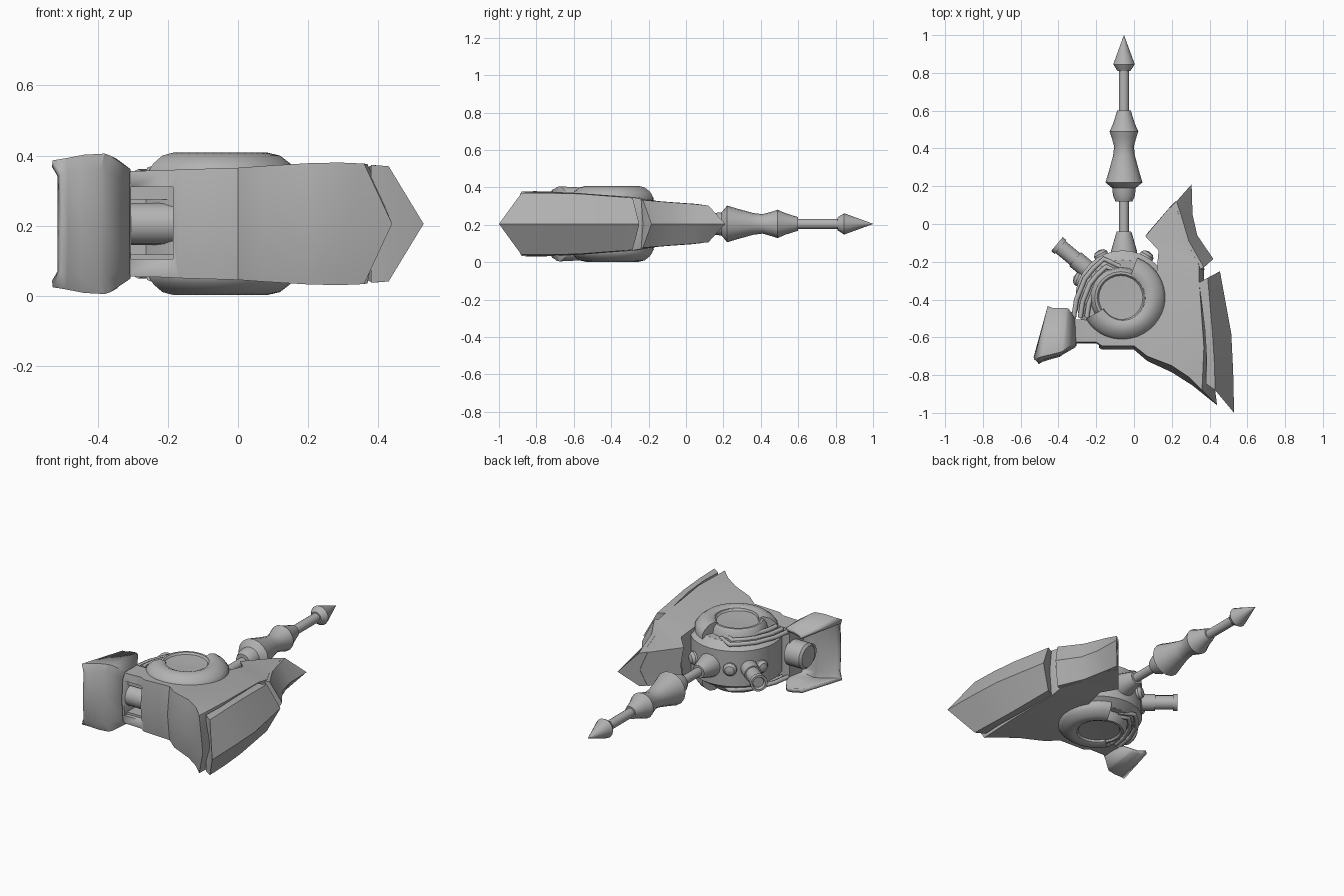
import bpy, bmesh, math
from mathutils import Vector

if "Cube" in bpy.data.objects:
    bpy.data.objects.remove(bpy.data.objects["Cube"])

MID = 0.205          # height of the mirror plane
CX, CY = -0.06, -0.39  # centre of the drum

metal = bpy.data.materials.new("grey_metal")
metal.diffuse_color = (0.45, 0.45, 0.45, 1)
metal.use_nodes = True
metal.node_tree.nodes["Principled BSDF"].inputs["Base Color"].default_value = metal.diffuse_color


def finish(name, bm, angle=35):
    bmesh.ops.recalc_face_normals(bm, faces=bm.faces)
    me = bpy.data.meshes.new(name)
    bm.to_mesh(me)
    bm.free()
    ob = bpy.data.objects.new(name, me)
    bpy.context.collection.objects.link(ob)
    me.materials.append(metal)
    bpy.ops.object.select_all(action='DESELECT')
    ob.select_set(True)
    bpy.context.view_layer.objects.active = ob
    bpy.ops.object.shade_smooth_by_angle(angle=math.radians(angle))
    return ob


def loft(name, sections, closed=True, caps=True, angle=35, ring=False):
    """Skin a list of equal-length point loops."""
    bm = bmesh.new()
    rows = [[bm.verts.new(p) for p in s] for s in sections]
    n = len(rows[0])
    pairs = list(zip(rows, rows[1:]))
    if ring:
        pairs.append((rows[-1], rows[0]))
    for a, b in pairs:
        for i in range(n if closed else n - 1):
            j = (i + 1) % n
            bm.faces.new((a[i], a[j], b[j], b[i]))
    if caps and not ring:
        bm.faces.new(rows[0])
        bm.faces.new(rows[-1])
    if caps:
        big = [f for f in bm.faces if len(f.verts) > 4]
        bmesh.ops.triangulate(bm, faces=big)
    return finish(name, bm, angle)


def lathe(name, profile, origin, axis, seg=16):
    """Turn (distance, radius) pairs around an axis."""
    q = Vector(axis).to_track_quat('Z', 'Y')
    o = Vector(origin)
    secs = [[o + q @ Vector((max(r, 0.0005) * math.cos(2 * math.pi * k / seg),
                             max(r, 0.0005) * math.sin(2 * math.pi * k / seg), h))
             for k in range(seg)] for h, r in profile]
    return loft(name, secs)


# Curved shell: top outline (x, y), mid outline (x, y), half height
front = [(-.33, -.625, -.33, -.645, .15), (-.20, -.625, -.20, -.645, .153),
         (-.17, -.645, -.17, -.665, .155), (0, -.645, 0, -.665, .16),
         (.07, -.70, .07, -.725, .165), (.20, -.75, .20, -.785, .173),
         (.29, -.81, .31, -.855, .175), (.36, -.88, .44, -.96, .172)]
side = [(.37, -.65, .40, -.65, .170), (.345, -.30, .37, -.30, .145),
        (.345, -.22, .37, -.22, .13), (.27, -.08, .31, -.08, .115),
        (.23, .07, .28, .07, .105), (.19, .09, .22, .12, .10)]
inner = [(.06, -.065, .07, -.05, .105), (.13, -.14, .13, -.14, .12),
         (.12, -.25, .12, -.25, .14), (.12, -.40, .12, -.40, .155),
         (0, -.52, 0, -.52, .155), (-.15, -.51, -.15, -.51, .152),
         (-.33, -.505, -.33, -.505, .15)]
outline = front + side + inner
shell = loft("shell", [[(p[0], p[1], MID - p[4]) for p in outline],
                       [(p[2], p[3], MID) for p in outline],
                       [(p[0], p[1], MID + p[4]) for p in outline]])


def box(name, lo, hi):
    bm = bmesh.new()
    bmesh.ops.create_cube(bm, size=1)
    for v in bm.verts:
        v.co = [(a + b) / 2 + c * (b - a) for a, b, c in zip(lo, hi, v.co)]
    return finish(name, bm)


# Window recess in the front wall
cutter = box("window_cutter", (-.305, -.75, .105), (-.185, -.535, .31))
cut = shell.modifiers.new("window", 'BOOLEAN')
cut.object = cutter
cut.solver = 'EXACT'
bpy.context.view_layer.objects.active = shell
bpy.ops.object.modifier_apply(modifier=cut.name)
bpy.data.objects.remove(cutter)
box("window_upper_slat", (-.305, -.60, .275), (-.185, -.53, .31))
box("window_lower_slat", (-.305, -.61, .105), (-.185, -.53, .118))
lathe("window_roller", [(0, 0), (0, .06), (.27, .06), (.27, 0)],
      (-.42, -.57, MID), (1, 0, 0), 20)
lathe("roller_end", [(0, 0), (0, .062), (.012, .075), (.11, .075), (.11, 0)],
      (-.43, -.54, MID), (1, 0, 0), 16)

# Flared hammer face: channel open at the back
# front x, front y, back x, back y, half height
stations = [(-.53, -.725, -.455, -.435, .172), (-.49, -.712, -.43, -.445, .178),
            (-.44, -.70, -.40, -.445, .188), (-.385, -.685, -.36, -.445, .192),
            (-.372, -.675, -.35, -.45, .188), (-.315, -.635, -.32, -.50, .15)]
secs = []
for k, (fx, fy, bx, by, h) in enumerate(stations):
    dip = .02 if k == 0 else -.012 * (k in (2, 3, 4))
    secs.append([(bx, by, MID + h * .93), (fx, fy + .015, MID + h),
                 (fx + dip, fy, MID + h * .8), (fx + dip, fy - .008, MID),
                 (fx + dip, fy, MID - h * .8), (fx, fy + .015, MID - h),
                 (bx, by, MID - h * .93)])
flare = loft("hammer_face", secs, closed=False, caps=False, angle=25)
sol = flare.modifiers.new("thickness", 'SOLIDIFY')
sol.thickness, sol.offset = .022, 0


# Bladed edge plates: inner top, outer top, ridge, half height
def blade(name, rows):
    secs = []
    for ix, iy, ox, oy, rx, ry, h in rows:
        secs.append([(ix, iy, MID + h), (ox, oy, MID + h * .98), (rx, ry, MID),
                     (ox, oy, MID - h * .98), (ix, iy, MID - h), (ix + .03, iy, MID)])
    loft(name, secs, angle=25)


blade("front_blade", [(.38, -.845, .43, -.88, .53, -1.0, .168),
                      (.385, -.72, .425, -.73, .525, -.78, .168),
                      (.375, -.56, .415, -.57, .515, -.58, .164),
                      (.345, -.31, .39, -.285, .455, -.25, .142)])
blade("rear_blade", [(.345, -.24, .37, -.23, .42, -.185, .130),
                     (.265, -.10, .29, -.09, .335, -.06, .118),
                     (.225, .04, .25, .045, .31, .05, .108),
                     (.195, .09, .225, .12, .305, .21, .10)])

# Central drum
lathe("drum", [(-.14, 0), (-.14, .20), (-.105, .25), (.105, .25), (.14, .20), (.14, 0)],
      (CX, CY, MID), (0, 0, 1), 32)

# Coil guide path over the drum shoulder
coil_path = [(-.32, -.50), (-.305, -.40), (-.26, -.29), (-.215, -.235),
             (-.16, -.185), (-.075, -.225)]

for s, label in ((1, "upper"), (-1, "lower")):
    # Collar with recessed lid
    lathe(label + "_collar", [(.12, .165), (.17, .155), (.19, .138), (.19, .125),
                              (.18, .117), (.175, 0)],
          (CX - .01, CY, MID), (0, 0, s), 24)
    # Raised dome on the shell side only
    arc = [math.radians(-150 + 220 * k / 24) for k in range(25)]
    prof = [(.10, .13), (.12, .192), (.145, .203), (.18, .195), (.21, .172), (.225, .15),
            (.225, .12)]
    loft(label + "_dome", [[(CX + r * math.cos(a), CY + r * math.sin(a), MID + s * h)
                            for r, h in prof] for a in arc], angle=45)
    # Three nested coils
    for k, scale in enumerate((1, .86, .72)):
        cu = bpy.data.curves.new("coil", 'CURVE')
        cu.dimensions = '3D'
        cu.bevel_depth, cu.bevel_resolution, cu.use_fill_caps = .013, 2, True
        sp = cu.splines.new('POLY')
        sp.points.add(len(coil_path) - 1)
        for pt, (x, y) in zip(sp.points, coil_path):
            pt.co = (-.07 + (x + .07) * scale, -.48 + (y + .48) * scale,
                     MID + s * (.135 + .008 * k), 1)
        cu.materials.append(metal)
        ob = bpy.data.objects.new(f"{label}_coil_{k + 1}", cu)
        bpy.context.collection.objects.link(ob)
        bpy.ops.object.select_all(action='DESELECT')
        ob.select_set(True)
        bpy.context.view_layer.objects.active = ob
        bpy.ops.object.convert(target='MESH')

# Rear spike
lathe("rear_spike", [(-.20, 0), (-.20, .075), (-.14, .068), (-.06, .045), (-.04, .038),
                     (-.04, .026), (.12, .026), (.12, .045), (.15, .058), (.19, .062),
                     (.22, .098), (.28, .08), (.36, .058), (.41, .052), (.46, .066),
                     (.49, .076), (.53, .058), (.60, .036), (.60, .027), (.81, .027),
                     (.81, .034), (.845, .057), (.87, .048), (1.0, 0)],
      (-.053, 0, MID), (0, 1, 0), 16)

# Side canister
lathe("canister", [(0, 0), (0, .048), (.10, .048), (.10, .041), (.20, .041), (.20, .048),
                   (.225, .048), (.225, .036), (.21, .03), (.21, 0)],
      (-.235, -.25, MID), (-.77, .64, 0), 16)

# Rounded studs on the back of the drum
for i, deg in enumerate((60, 117, 157)):
    a = math.radians(deg)
    d = Vector((math.cos(a), math.sin(a), 0))
    lathe(f"stud_{i + 1}", [(0, 0), (0, .038), (.035, .038), (.05, .026), (.057, 0)],
          Vector((CX, CY, MID)) + d * .225, d, 12)
